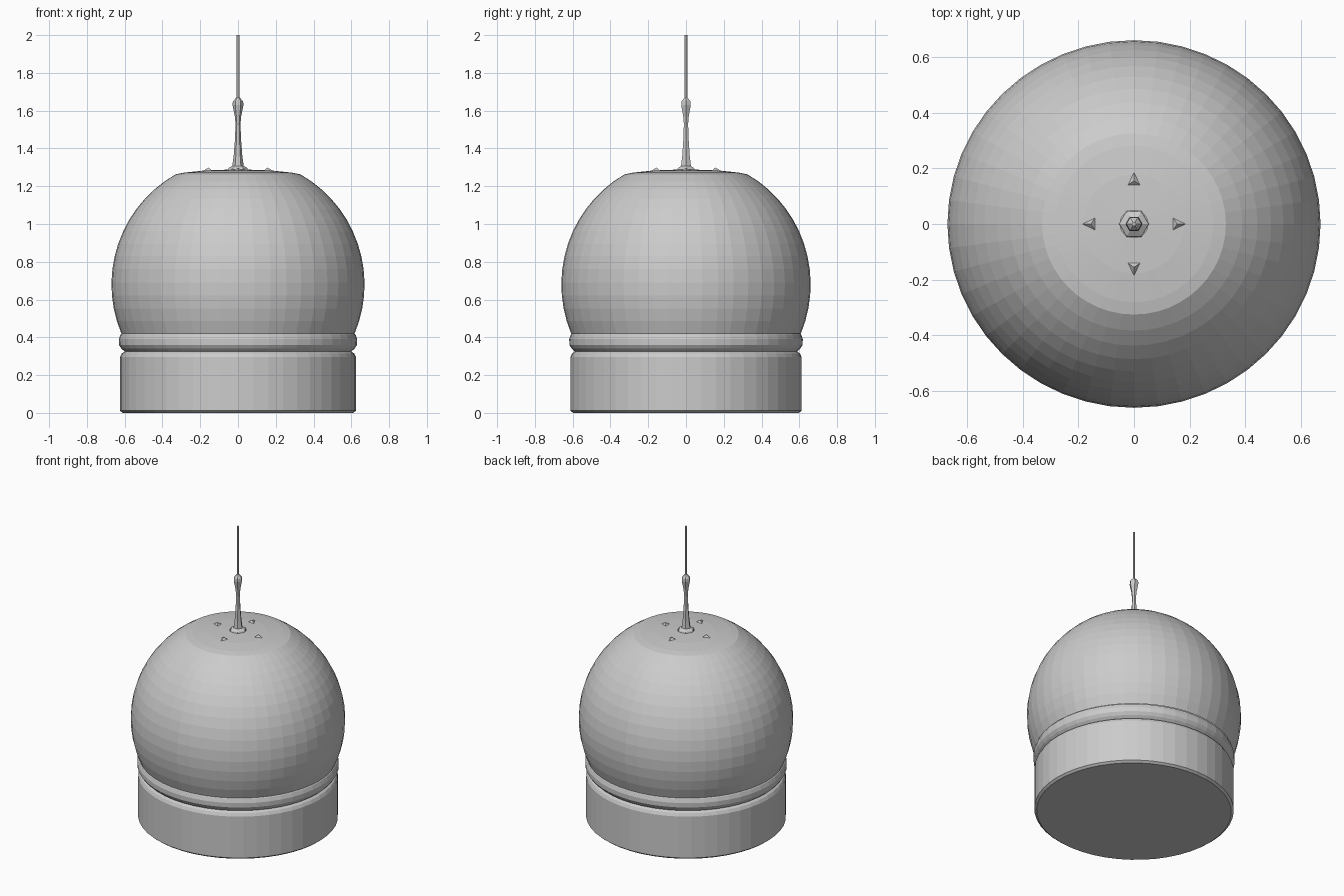
import bpy, bmesh, math
from mathutils import Vector

if "Cube" in bpy.data.objects:
    bpy.data.objects.remove(bpy.data.objects["Cube"])


def lathe(name, profile, segments, sy=1.0, cap_start=False, cap_end=False):
    """Revolve (radius, z) points, listed bottom to top, around z."""
    bm = bmesh.new()
    rings = []
    for r, z in profile:
        rings.append([bm.verts.new((r * math.cos(2 * math.pi * i / segments),
                                    r * sy * math.sin(2 * math.pi * i / segments), z))
                      for i in range(segments)])
    for a, b in zip(rings, rings[1:]):
        for i in range(segments):
            j = (i + 1) % segments
            bm.faces.new((a[i], a[j], b[j], b[i]))
    if cap_start:
        bm.faces.new(rings[0][::-1])
    if cap_end:
        bm.faces.new(rings[-1])
    return finish(name, bm)


def finish(name, bm):
    mesh = bpy.data.meshes.new(name)
    bm.to_mesh(mesh)
    bm.free()
    obj = bpy.data.objects.new(name, mesh)
    bpy.context.collection.objects.link(obj)
    return obj


SEG = 48
OVAL = 0.98

# Drum base with softened edges and a lip running in to the groove
lathe("base_drum", [(0.61, 0.0), (0.625, 0.012), (0.625, 0.295),
                    (0.615, 0.315), (0.60, 0.325)], SEG, OVAL, cap_start=True)

# Rounded collar between drum and dome
lathe("collar_ring", [(0.60, 0.325), (0.617, 0.34), (0.63, 0.36),
                      (0.631, 0.39), (0.622, 0.415), (0.616, 0.42)], SEG, OVAL)

# Dome: spherical wall closed by a flattened crown
R, CZ = 0.67, 0.68
start, end = math.asin((0.42 - CZ) / R), math.radians(60.5)
dome = [(R * math.cos(start + (end - start) * k / 14),
         CZ + R * math.sin(start + (end - start) * k / 14)) for k in range(15)]
dome += [(0.285, 1.272), (0.18, 1.283), (0.05, 1.288)]
lathe("dome", dome, SEG, 0.985)

# Hexagonal mast with flared foot, knob and thin rod
lathe("mast", [(0.054, 1.287), (0.050, 1.296), (0.030, 1.308), (0.023, 1.36),
               (0.016, 1.45), (0.013, 1.53), (0.017, 1.57), (0.029, 1.63),
               (0.027, 1.65), (0.008, 1.67), (0.008, 2.0)], 6, cap_end=True)

# Four small fins around the mast
for i in range(4):
    a = i * math.pi / 2
    out, side = Vector((math.cos(a), math.sin(a), 0)), Vector((-math.sin(a), math.cos(a), 0))
    bm = bmesh.new()
    tip = bm.verts.new(out * 0.19 + Vector((0, 0, 1.280)))
    left = bm.verts.new(out * 0.14 + side * 0.022 + Vector((0, 0, 1.284)))
    right = bm.verts.new(out * 0.14 - side * 0.022 + Vector((0, 0, 1.284)))
    peak = bm.verts.new(out * 0.155 + Vector((0, 0, 1.298)))
    for f in ((tip, left, peak), (left, right, peak), (right, tip, peak)):
        bm.faces.new(f)
    finish("crown_fin_%d" % (i + 1), bm)
